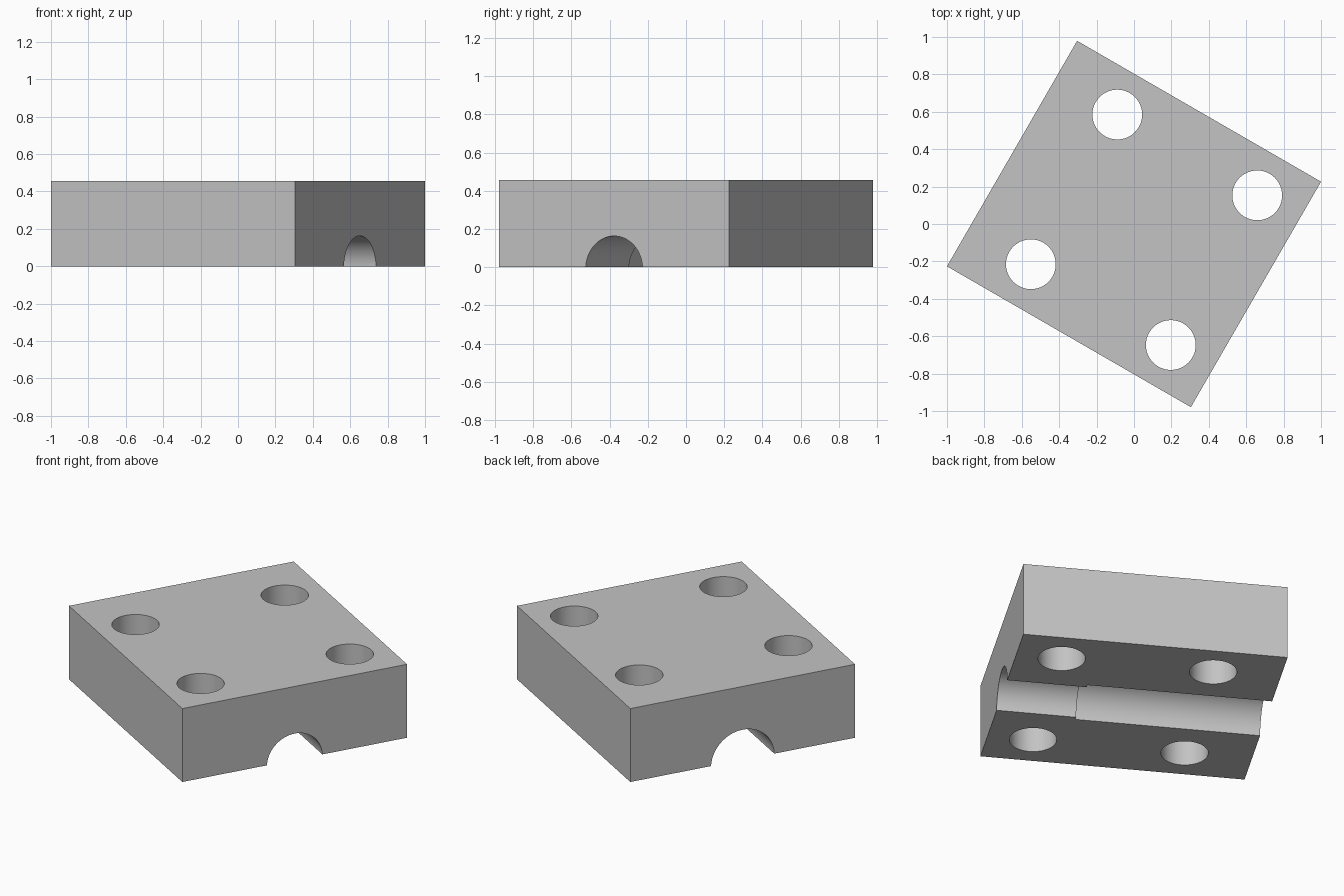
import bpy
import math

cube = bpy.data.objects.get("Cube")
if cube:
    bpy.data.objects.remove(cube, do_unlink=True)

LENGTH, WIDTH, HEIGHT = 1.506, 1.392, 0.455
TURN = math.radians(-30)
HOLE_RADIUS = 0.133
BORE_Z = -0.009
STEP_X = 0.30

# Plain grey material
grey = bpy.data.materials.new("light grey")
grey.use_nodes = True
colour = (0.55, 0.55, 0.55, 1)
grey.diffuse_color = colour
grey.node_tree.nodes["Principled BSDF"].inputs["Base Color"].default_value = colour

# Rectangular block
bpy.ops.mesh.primitive_cube_add(size=1, location=(0, 0, HEIGHT / 2))
block = bpy.context.object
block.name = "clamp_block"
block.scale = (LENGTH, WIDTH, HEIGHT)
bpy.ops.object.transform_apply(location=True, rotation=False, scale=True)
block.data.materials.append(grey)


def drill(name, radius, depth, location, along_x=False):
    """Cut a cylinder out of the block."""
    bpy.ops.mesh.primitive_cylinder_add(
        vertices=96, radius=radius, depth=depth, location=location,
        rotation=(0, math.pi / 2 if along_x else 0, 0))
    cutter = bpy.context.object
    cutter.name = name
    cutter.hide_render = True
    cutter.data.materials.append(grey)
    cut = block.modifiers.new(name, 'BOOLEAN')
    cut.operation = 'DIFFERENCE'
    cut.solver = 'EXACT'
    cut.object = cutter
    bpy.ops.object.select_all(action='DESELECT')
    block.select_set(True)
    bpy.context.view_layer.objects.active = block
    bpy.ops.object.modifier_apply(modifier=cut.name)
    bpy.data.objects.remove(cutter, do_unlink=True)


# Four vertical bolt holes
for x in (-0.37, 0.494):
    for y in (-0.462, 0.462):
        drill("bolt_hole", HOLE_RADIUS, 2, (x, y, HEIGHT / 2))

# Stepped half-round channel under the block
drill("narrow_channel", 0.172, 2, (0, 0, BORE_Z), True)
drill("wide_channel", 0.196, 2, (STEP_X - 1, 0, BORE_Z), True)

# Smooth bores, sharp edges, and the turned stance
bpy.ops.object.shade_smooth_by_angle(angle=math.radians(30))
block.rotation_euler.z = TURN
